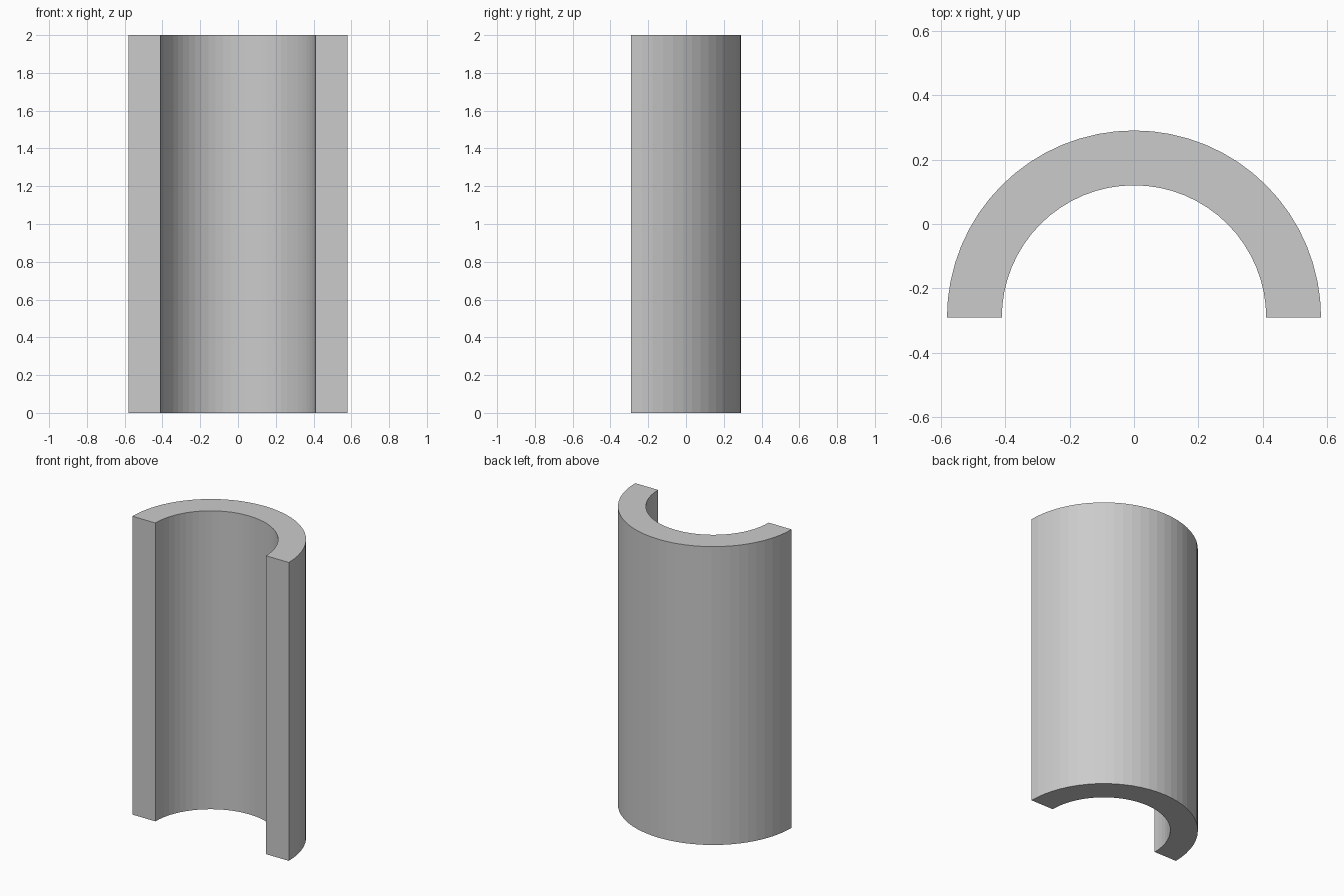
import bpy, bmesh
from math import pi, cos, sin

if "Cube" in bpy.data.objects:
    bpy.data.objects.remove(bpy.data.objects["Cube"])

R_OUT, R_IN, HEIGHT, SEGMENTS = 0.58, 0.41, 2.0, 32
Y0 = -R_OUT / 2  # arc centre, so the half ring is centred on y = 0


def arc_points(bm, radius):
    return [bm.verts.new((radius * cos(pi * i / SEGMENTS),
                          Y0 + radius * sin(pi * i / SEGMENTS), 0))
            for i in range(SEGMENTS + 1)]


# Half-ring cross-section
bm = bmesh.new()
outer, inner = arc_points(bm, R_OUT), arc_points(bm, R_IN)
section = bm.faces.new(outer + inner[::-1])

# Extrude upward into the half pipe
top = bmesh.ops.extrude_face_region(bm, geom=[section], use_keep_orig=True)["geom"]
bmesh.ops.translate(bm, vec=(0, 0, HEIGHT),
                    verts=[g for g in top if isinstance(g, bmesh.types.BMVert)])
bmesh.ops.recalc_face_normals(bm, faces=bm.faces)

mesh = bpy.data.meshes.new("half_pipe")
bm.to_mesh(mesh)
bm.free()
half_pipe = bpy.data.objects.new("half_pipe", mesh)
bpy.context.collection.objects.link(half_pipe)
